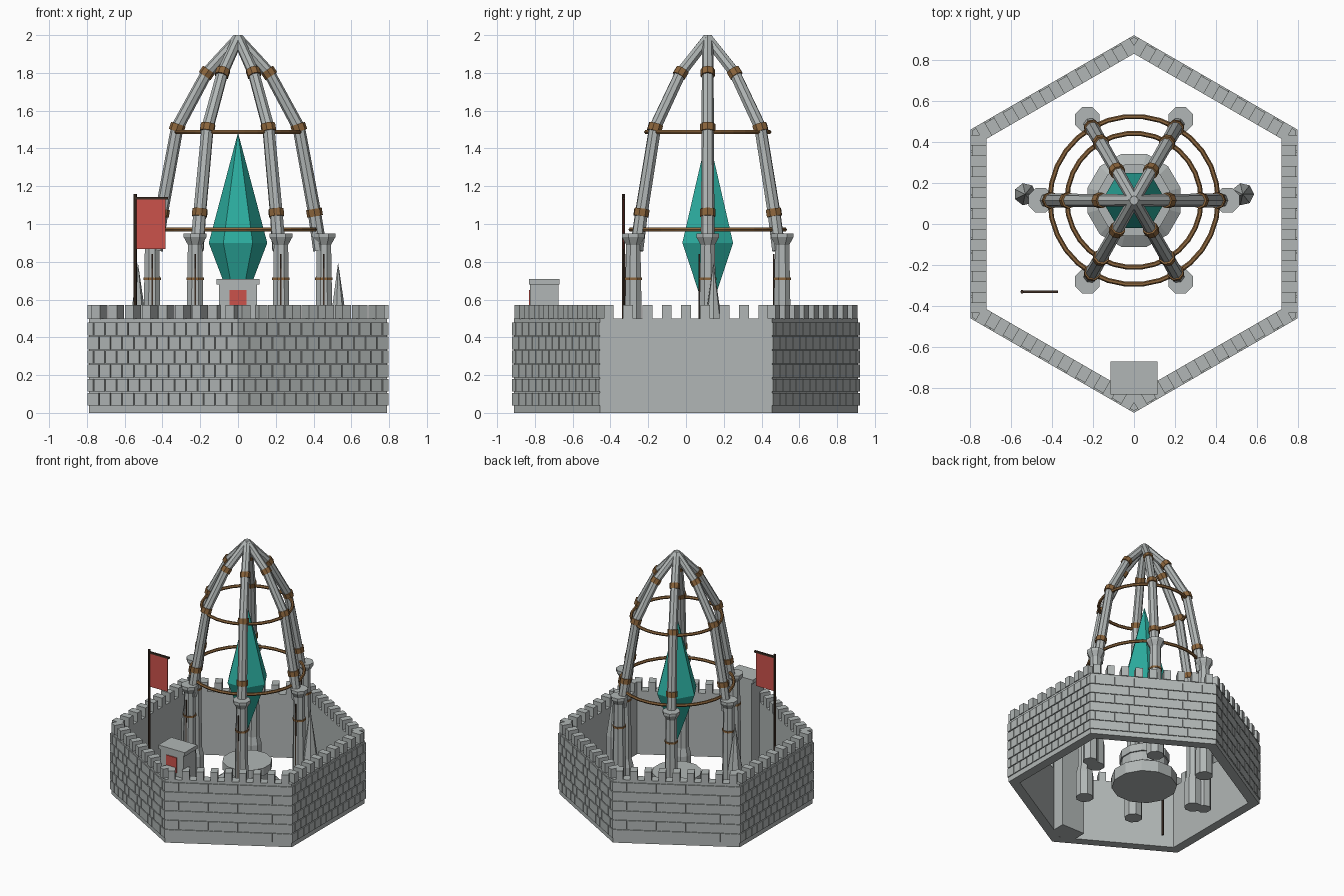
import bpy, bmesh
from math import pi, sin, cos, radians
from mathutils import Vector, Matrix

cube = bpy.data.objects.get("Cube")
if cube:
    bpy.data.objects.remove(cube, do_unlink=True)


def material(name, r, g, b):
    m = bpy.data.materials.new(name)
    m.use_nodes = True
    m.diffuse_color = (r, g, b, 1)
    m.node_tree.nodes["Principled BSDF"].inputs["Base Color"].default_value = (r, g, b, 1)
    return m


STONE = material("grey stone", .44, .47, .465)
TEAL = material("teal crystal", .025, .42, .35)
RED = material("red cloth", .6, .085, .07)
ROPE = material("brown rope", .26, .13, .045)
WOOD = material("dark wood", .045, .026, .017)

CENTRE = Vector((0, .115, 0))


def finish(name, bm, mat):
    bmesh.ops.recalc_face_normals(bm, faces=bm.faces)
    me = bpy.data.meshes.new(name)
    bm.to_mesh(me)
    bm.free()
    me.materials.append(mat)
    ob = bpy.data.objects.new(name, me)
    bpy.context.collection.objects.link(ob)
    return ob


def add_box(bm, size, matrix):
    bmesh.ops.create_cube(bm, size=1, matrix=matrix @ Matrix.Diagonal((*size, 1)))


def box(name, mat, lo, hi):
    lo, hi = Vector(lo), Vector(hi)
    bm = bmesh.new()
    add_box(bm, hi - lo, Matrix.Translation((lo + hi) / 2))
    return finish(name, bm, mat)


def add_lathe(bm, profile, sides, loc=(0, 0, 0), phase=0, close=False):
    """Revolve (radius, z) points; close joins last ring to first, otherwise ends are capped."""
    rings = []
    for r, z in profile:
        rings.append([bm.verts.new(Vector(loc) + Vector((r * cos(a), r * sin(a), z)))
                      for a in (phase + 2 * pi * i / sides for i in range(sides))])
    pairs = list(zip(rings, rings[1:]))
    if close:
        pairs.append((rings[-1], rings[0]))
    else:
        bm.faces.new(rings[0])
        bm.faces.new(rings[-1])
    for a, b in pairs:
        for i in range(sides):
            j = (i + 1) % sides
            bm.faces.new((a[i], a[j], b[j], b[i]))


def lathe(name, mat, profile, sides, loc=(0, 0, 0), phase=0, close=False):
    bm = bmesh.new()
    add_lathe(bm, profile, sides, loc, phase, close)
    return finish(name, bm, mat)


def add_rod(bm, p, q, r1, r2, sides=8):
    d = q - p
    rot = d.to_track_quat('Z', 'Y').to_matrix().to_4x4()
    bmesh.ops.create_cone(bm, cap_ends=True, segments=sides, radius1=r1, radius2=r2,
                          depth=d.length, matrix=Matrix.Translation((p + q) / 2) @ rot)


# Hexagonal curtain wall, open above and below
R, WALL_TOP = .92, .5
lathe("wall", STONE, [(R - .009, 0), (R - .009, WALL_TOP), (R - .09, WALL_TOP), (R - .09, 0)],
      6, phase=pi / 6, close=True)

# Brick courses and merlons on each of the six wall faces
bricks, merlons = bmesh.new(), bmesh.new()
apothem = R * cos(pi / 6)
ROWS, ROW_H, PER_ROW, MERLONS = 6, .0745, 13, 9
for side in range(6):
    face = Matrix.Rotation(side * pi / 3, 4, 'Z')
    for row in range(ROWS):
        step = R / PER_ROW
        shift = step / 2 if row % 2 else 0
        cuts = [-R / 2] + [-R / 2 + shift + k * step for k in range(0 if shift else 1, PER_ROW)] + [R / 2]
        for n, (a, b) in enumerate(zip(cuts, cuts[1:])):
            a += .003 if n else 0
            b -= .003 if n < len(cuts) - 2 else 0
            z = .035 + (row + .5) * ROW_H
            add_box(bricks, (.009, b - a, ROW_H - .007),
                    face @ Matrix.Translation((apothem - .0045, (a + b) / 2, z)))
    for k in range(MERLONS):
        y = ((k + .5) / MERLONS - .5) * R
        add_box(merlons, (.078, .052, .075),
                face @ Matrix.Translation((apothem - .039, y, WALL_TOP + .0345)))
finish("wall_bricks", bricks, STONE)
finish("wall_merlons", merlons, STONE)

# Gate turret in the front corner
box("turret_body", STONE, (-.1, -.825, 0), (.1, -.675, .69))
box("turret_cap", STONE, (-.115, -.83, .68), (.115, -.67, .71))
box("turret_banner", RED, (-.045, -.832, .53), (.045, -.824, .65))

# Stepped pedestal and floating crystal
lathe("pedestal", STONE, [(.235, 0), (.235, .09), (.17, .13), (.17, .2), (.18, .2), (.18, .26)],
      12, CENTRE, pi / 12)
lathe("crystal", TEAL, [(.002, .5), (.155, .9), (.001, 1.48)], 6, CENTRE)

# Six pillars carrying ribs that meet at the top
pillars, collars, slits = bmesh.new(), bmesh.new(), bmesh.new()
ribs, bands = bmesh.new(), bmesh.new()
rib_path = [(.435, .86), (.405, 1.06), (.322, 1.51), (.165, 1.8), (0, 1.982)]
for i in range(6):
    out = Vector((cos(i * pi / 3), sin(i * pi / 3), 0))
    foot = CENTRE + out * .455
    add_lathe(pillars, [(.065, 0), (.065, .19), (.05, .25), (.047, .57), (.041, .89),
                        (.065, .93), (.065, .95)], 8, foot, pi / 8)
    add_lathe(collars, [(.05, .703), (.05, .717)], 8, foot, pi / 8)
    add_box(slits, (.008, .008, .54), Matrix.Translation(foot + Vector((0, -.044, .57))))
    pts = [CENTRE + out * r + Vector((0, 0, z)) for r, z in rib_path]
    for n, (p, q) in enumerate(zip(pts, pts[1:])):
        add_rod(ribs, p, q, .037 - n * .002, .035 - n * .002)
    for n in (1, 2, 3):
        d = (pts[n + 1] - pts[n - 1]).normalized() * .02
        radius = .044 - n * .002
        add_rod(bands, pts[n] - d, pts[n] + d, radius, radius)
finish("pillars", pillars, STONE)
finish("pillar_collars", collars, ROPE)
finish("pillar_slits", slits, WOOD)
finish("ribs", ribs, STONE)
finish("rib_bands", bands, ROPE)
lathe("rib_crown", STONE, [(.034, 1.96), (.022, 2)], 8, CENTRE)

# Rope hoops around the ribs
for name, radius, z in (("lower_hoop", .41, .97), ("upper_hoop", .327, 1.487)):
    tube = [(radius + .012 * cos(a), z + .012 * sin(a)) for a in (k * pi / 3 for k in range(6))]
    lathe(name, ROPE, tube, 30, CENTRE, close=True)

# Tall stone spikes on either side
for name, s in (("left_spike", 1), ("right_spike", -1)):
    lathe(name, STONE, [(.055, 0), (.055, .42), (.001, .79)], 7, (s * .53, .145, 0))

# Flag on its pole
lathe("flag_pole", WOOD, [(.009, 0), (.009, 1.16)], 6, (-.545, -.33, 0))
box("flag_bar", WOOD, (-.55, -.337, 1.13), (-.37, -.323, 1.144))
box("flag_cloth", RED, (-.54, -.333, .868), (-.385, -.327, 1.132))
